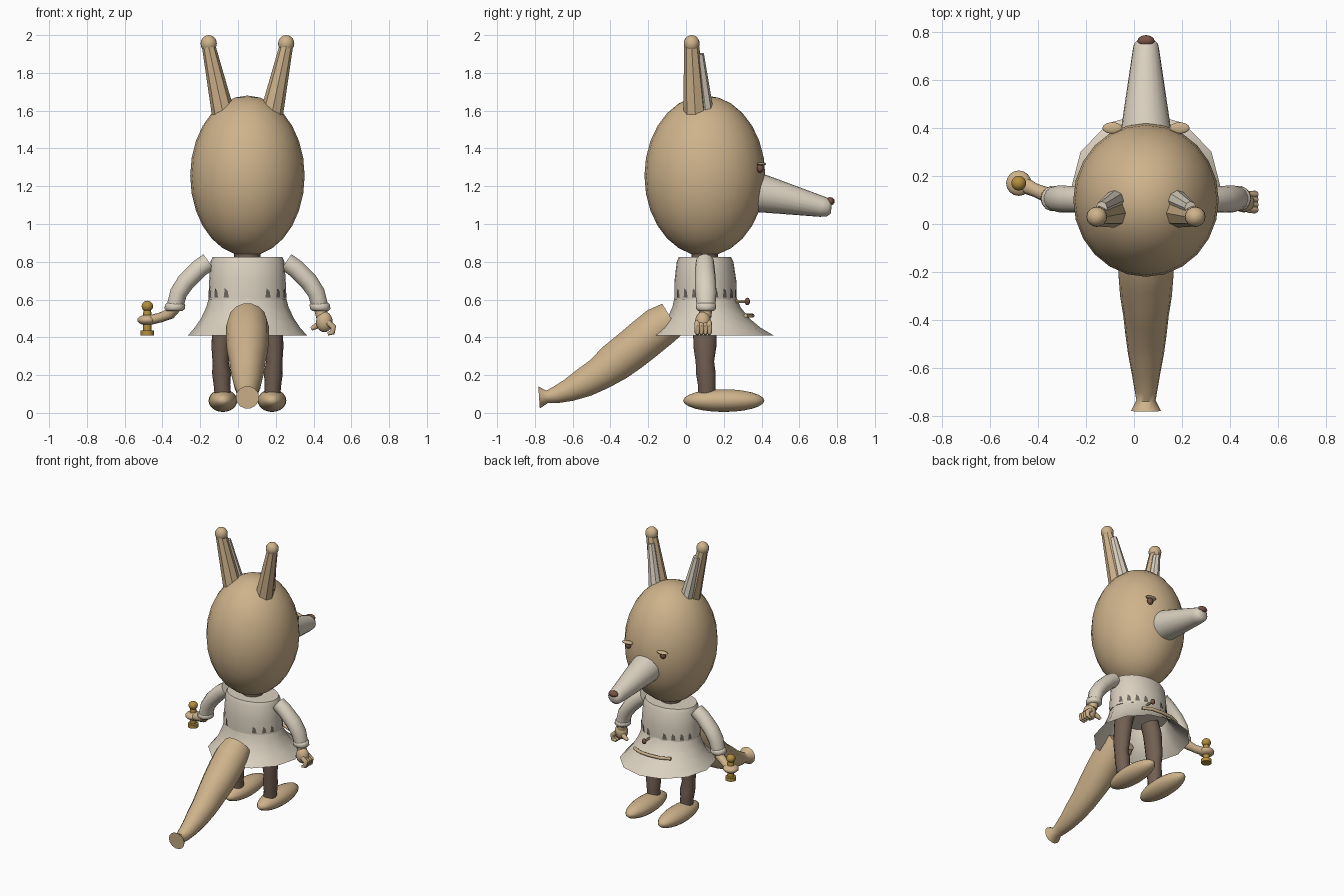
import bpy, bmesh, math
from mathutils import Vector

CX = 0.05  # body mirror line


def material(name, rgb):
    m = bpy.data.materials.new(name)
    m.diffuse_color = (*rgb, 1)
    return m


TAN = material("tan fur", (0.62, 0.45, 0.26))
CREAM = material("cream cloth", (0.70, 0.63, 0.52))
BROWN = material("brown legs", (0.17, 0.115, 0.085))
NOSE = material("nose brown", (0.19, 0.09, 0.06))
GOLD = material("gold", (0.45, 0.27, 0.05))
FOLD = material("dark fold", (0.16, 0.14, 0.12))


def finish(name, bm, mat, smooth=50):
    bmesh.ops.recalc_face_normals(bm, faces=bm.faces)
    me = bpy.data.meshes.new(name)
    bm.to_mesh(me)
    bm.free()
    ob = bpy.data.objects.new(name, me)
    bpy.context.collection.objects.link(ob)
    me.materials.append(mat)
    if smooth:
        bpy.ops.object.select_all(action='DESELECT')
        ob.select_set(True)
        bpy.context.view_layer.objects.active = ob
        bpy.ops.object.shade_smooth_by_angle(angle=math.radians(smooth))
    return ob


def ball(name, loc, size, mat, segs=20, rings=12):
    bm = bmesh.new()
    bmesh.ops.create_uvsphere(bm, u_segments=segs, v_segments=rings, radius=1)
    bmesh.ops.scale(bm, vec=size, verts=bm.verts)
    bmesh.ops.translate(bm, vec=loc, verts=bm.verts)
    return finish(name, bm, mat)


def loft(name, rings, mat, segs=12, caps=True, ref=(1, 0, 0), smooth=50, level=False):
    """Tube through (centre, radius along ref, other radius); level keeps rings flat in z."""
    bm = bmesh.new()
    pts = [Vector(r[0]) for r in rings]
    loops = []
    for i, (c, a, b) in enumerate(rings):
        t = pts[min(i + 1, len(pts) - 1)] - pts[max(i - 1, 0)]
        t = Vector((0, 0, 1)) if level else t.normalized()
        side = Vector(ref)
        side = (side - t * side.dot(t)).normalized()
        up = t.cross(side)
        loops.append([bm.verts.new(pts[i] + side * a * math.cos(w) + up * b * math.sin(w))
                      for w in (2 * math.pi * k / segs for k in range(segs))])
    for p, q in zip(loops, loops[1:]):
        for k in range(segs):
            n = (k + 1) % segs
            bm.faces.new((p[k], p[n], q[n], q[k]))
    if caps:
        bm.faces.new(loops[0])
        bm.faces.new(loops[-1])
    return finish(name, bm, mat, smooth)


# Head, snout and nose
ball("head", (CX, 0.10, 1.255), (0.303, 0.32, 0.425), TAN, 24, 14)
loft("snout", [((CX, 0.32, 1.175), 0.112, 0.11), ((CX, 0.41, 1.16), 0.102, 0.10),
               ((CX, 0.72, 1.092), 0.056, 0.055), ((CX, 0.752, 1.087), 0.05, 0.048),
               ((CX, 0.77, 1.085), 0.03, 0.03)], CREAM, 20)
ball("nose", (CX, 0.763, 1.12), (0.036, 0.024, 0.022), NOSE, 12, 8)

for s, side in ((-1, "left"), (1, "right")):
    def P(x, y, z):
        return (CX + s * x, y, z)

    # Ears with rounded tips and pale inner strips
    loft(side + "_ear", [(P(0.125, 0.05, 1.57), 0.062, 0.065), (P(0.205, 0.03, 1.94), 0.036, 0.040)],
         TAN, 8, smooth=30)
    ball(side + "_ear_tip", P(0.205, 0.03, 1.955), (0.043, 0.042, 0.045), TAN, 16, 10)
    loft(side + "_inner_ear", [(P(0.122, 0.105, 1.59), 0.046, 0.042),
                               (P(0.185, 0.067, 1.90), 0.024, 0.028)], CREAM, 8, smooth=30)

    # Eyes under narrow lids
    ball(side + "_eye", P(0.14, 0.393, 1.295), (0.022, 0.018, 0.024), NOSE, 12, 8)
    ball(side + "_eyelid", P(0.14, 0.40, 1.318), (0.042, 0.024, 0.009), TAN, 12, 8)

    # Legs and long oval feet
    loft(side + "_leg", [(P(0.13, 0.11, 0.08), 0.042, 0.046), (P(0.135, 0.11, 0.15), 0.044, 0.048),
                         (P(0.137, 0.105, 0.21), 0.050, 0.053), (P(0.142, 0.10, 0.27), 0.043, 0.050),
                         (P(0.14, 0.10, 0.35), 0.051, 0.062), (P(0.125, 0.10, 0.50), 0.058, 0.066),
                         (P(0.10, 0.10, 0.58), 0.055, 0.066)], BROWN, 14)
    ball(side + "_foot", P(0.13, 0.20, 0.065), (0.076, 0.215, 0.06), TAN, 20, 12)

    # Sleeves with rolled cuffs
    loft(side + "_sleeve", [(P(0.205, 0.10, 0.80), 0.048, 0.050), (P(0.255, 0.10, 0.765), 0.052, 0.050),
                            (P(0.325, 0.103, 0.695), 0.056, 0.050), (P(0.365, 0.105, 0.635), 0.056, 0.047),
                            (P(0.382, 0.106, 0.57), 0.050, 0.045)], CREAM, 14, ref=(0, 1, 0))
    loft(side + "_cuff", [(P(0.382, 0.106, 0.582), 0.045, 0.045), (P(0.383, 0.106, 0.572), 0.054, 0.054),
                          (P(0.385, 0.106, 0.55), 0.054, 0.054), (P(0.387, 0.106, 0.54), 0.042, 0.042)],
         CREAM, 14, level=True)

# Neck and bodice
loft("neck", [((CX, 0.10, 0.78), 0.07, 0.07), ((CX, 0.10, 0.88), 0.07, 0.07)], BROWN, 12)
loft("bodice", [((CX, 0.103, 0.60), 0.207, 0.165), ((CX, 0.103, 0.69), 0.203, 0.165),
                ((CX, 0.101, 0.80), 0.196, 0.15), ((CX, 0.10, 0.825), 0.185, 0.138)],
     CREAM, 24, level=True, smooth=40)

# Flared skirt, open below and drawn forward
loft("skirt", [((CX, 0.104, 0.61), 0.204, 0.165), ((CX, 0.108, 0.56), 0.218, 0.18),
               ((CX, 0.118, 0.50), 0.246, 0.218), ((CX, 0.128, 0.45), 0.28, 0.268),
               ((CX, 0.137, 0.41), 0.315, 0.327)], CREAM, 12, caps=False, level=True)

# Small dark gathers just above the waist
bm = bmesh.new()
for k in (20, 38, 55, 72, 108, 125, 142, 160, 200, 218, 238, 302, 322, 340):
    def on_waist(deg, z):
        w = math.radians(deg)
        return bm.verts.new((CX + 0.2095 * math.cos(w), 0.103 + 0.1695 * math.sin(w), z))
    bm.faces.new([on_waist(k - 5, 0.612), on_waist(k + 4, 0.612),
                  on_waist(k + 2, 0.645), on_waist(k - 3, 0.66)])
finish("waist_gathers", bm, FOLD, 0)

# Belt bar and button on the skirt front
loft("belt_bar", [((-0.10, 0.315, 0.515), 0.011, 0.011), ((-0.03, 0.345, 0.515), 0.011, 0.011),
                  ((0.05, 0.352, 0.515), 0.011, 0.011), ((0.13, 0.345, 0.515), 0.011, 0.011),
                  ((0.195, 0.315, 0.515), 0.011, 0.011)], TAN, 8, ref=(0, 0, 1))
ball("button", (0.11, 0.325, 0.59), (0.017, 0.014, 0.02), NOSE, 10, 6)
loft("button_stem", [((0.11, 0.25, 0.59), 0.008, 0.008), ((0.11, 0.32, 0.59), 0.008, 0.008)], TAN, 6)

# Thick tapering tail with a flared end
loft("tail", [((CX, -0.075, 0.495), 0.100, 0.100), ((CX, -0.14, 0.455), 0.114, 0.112),
              ((CX, -0.22, 0.39), 0.114, 0.112), ((CX, -0.30, 0.325), 0.108, 0.110),
              ((CX, -0.38, 0.265), 0.095, 0.106), ((CX, -0.46, 0.205), 0.086, 0.090),
              ((CX, -0.54, 0.16), 0.075, 0.080), ((CX, -0.62, 0.12), 0.060, 0.062),
              ((CX, -0.69, 0.095), 0.048, 0.046), ((CX, -0.735, 0.085), 0.040, 0.034),
              ((CX, -0.778, 0.082), 0.062, 0.060)], TAN, 14)

# Left forearm and fist around the staff
loft("left_forearm", [((-0.335, 0.108, 0.56), 0.034, 0.034), ((-0.36, 0.12, 0.525), 0.033, 0.030),
                      ((-0.41, 0.14, 0.505), 0.028, 0.026), ((-0.46, 0.163, 0.493), 0.034, 0.026)],
     TAN, 12, ref=(0, 1, 0))
ball("left_fist", (-0.48, 0.17, 0.492), (0.053, 0.053, 0.028), TAN, 16, 10)

# Gold staff with foot and knob
loft("staff", [((-0.48, 0.17, z), r, r) for z, r in
               ((0.41, 0.035), (0.435, 0.035), (0.437, 0.022), (0.53, 0.022), (0.55, 0.017))],
     GOLD, 14, smooth=35)
ball("staff_knob", (-0.48, 0.17, 0.565), (0.031, 0.031, 0.029), GOLD, 14, 10)

# Right hand with curled fingers
loft("right_wrist", [((0.435, 0.106, 0.56), 0.034, 0.034), ((0.445, 0.10, 0.51), 0.032, 0.034)], TAN, 12)
ball("right_palm", (0.457, 0.09, 0.482), (0.045, 0.042, 0.055), TAN, 14, 10)
for i in range(4):
    y = 0.06 + 0.021 * i
    loft("right_finger_%d" % (i + 1), [((0.475, y, 0.48), 0.014, 0.016), ((0.505, y, 0.455), 0.016, 0.016),
                                       ((0.50, y, 0.425), 0.015, 0.014), ((0.475, y, 0.418), 0.009, 0.009)],
         TAN, 8, ref=(0, 1, 0))
loft("right_thumb", [((0.45, 0.10, 0.48), 0.017, 0.017), ((0.415, 0.115, 0.46), 0.016, 0.016),
                     ((0.388, 0.118, 0.445), 0.010, 0.010)], TAN, 8, ref=(0, 1, 0))
